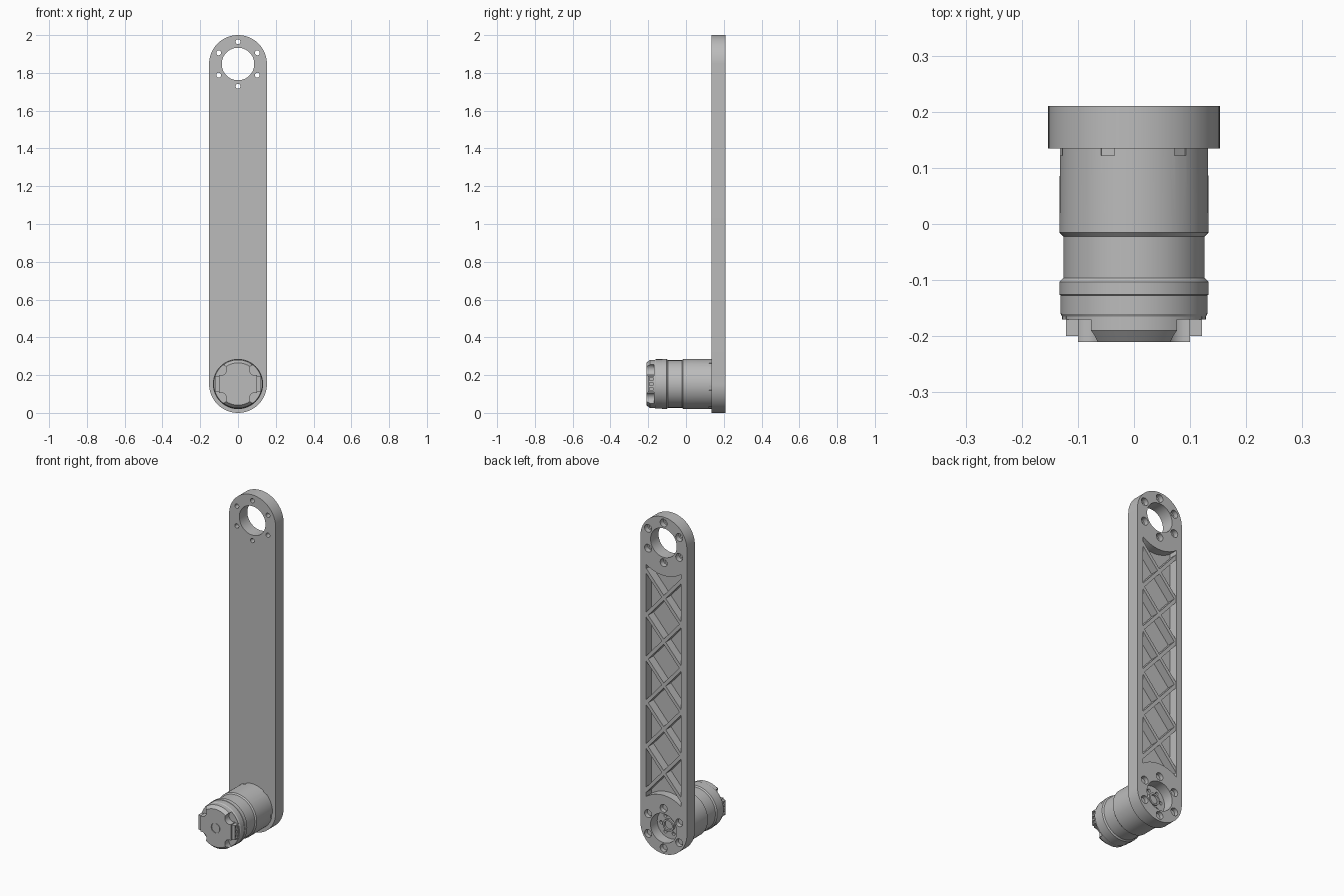
import bpy, bmesh
from math import cos, sin, pi, radians, atan2, asin, hypot

if "Cube" in bpy.data.objects:
    bpy.data.objects.remove(bpy.data.objects["Cube"], do_unlink=True)

grey = bpy.data.materials.new("machined grey")
grey.use_nodes = True
grey.diffuse_color = (0.5, 0.5, 0.5, 1)
grey.node_tree.nodes["Principled BSDF"].inputs["Base Color"].default_value = (0.5, 0.5, 0.5, 1)

R = 0.153                    # arm half width
LOW, HIGH = R, 2 - R         # axis heights
FRONT, BACK = 0.135, 0.21    # arm faces


def arc(cx, cz, r, a0, a1, n):
    """Points (x, z) along an arc, ends included."""
    return [(cx + r * cos(a0 + (a1 - a0) * i / n), cz + r * sin(a0 + (a1 - a0) * i / n))
            for i in range(n + 1)]


def loft(name, sections):
    """Solid through matching (x, z) outlines, each placed at its own y."""
    bm = bmesh.new()
    rings = [[bm.verts.new((x, y, z)) for x, z in pts] for y, pts in sections]
    n = len(rings[0])
    for a, b in zip(rings, rings[1:]):
        for i in range(n):
            j = (i + 1) % n
            bm.faces.new((a[i], a[j], b[j], b[i]))
    bm.faces.new(rings[0])
    bm.faces.new(rings[-1])
    bmesh.ops.recalc_face_normals(bm, faces=bm.faces)
    mesh = bpy.data.meshes.new(name)
    bm.to_mesh(mesh)
    bm.free()
    mesh.materials.append(grey)
    ob = bpy.data.objects.new(name, mesh)
    bpy.context.collection.objects.link(ob)
    return ob


def turned(name, profile, x=0, z=LOW, n=64):
    """Round part along y from (y, radius) pairs."""
    return loft(name, [(y, arc(x, z, r, 0, 2 * pi * (n - 1) / n, n - 1)) for y, r in profile])


def block(name, x, z, w, h, y0, y1, angle=0):
    """Box centred on (x, z), turned about y."""
    c, s = cos(angle), sin(angle)
    corners = [(-w / 2, -h / 2), (w / 2, -h / 2), (w / 2, h / 2), (-w / 2, h / 2)]
    pts = [(x + u * c - v * s, z + u * s + v * c) for u, v in corners]
    return loft(name, [(y0, pts), (y1, pts)])


def cut(target, cutter):
    """Subtract the cutter and discard it."""
    mod = target.modifiers.new("cut", "BOOLEAN")
    mod.operation, mod.object, mod.solver = "DIFFERENCE", cutter, "EXACT"
    bpy.context.view_layer.objects.active = target
    bpy.ops.object.modifier_apply(modifier=mod.name)
    bpy.data.objects.remove(cutter, do_unlink=True)


def around(r, start, count=6, z=LOW):
    """Angle and position of evenly spaced features on a circle."""
    for i in range(count):
        a = radians(start) + 2 * pi * i / count
        yield a, r * cos(a), z + r * sin(a)


# Arm plate with rounded ends
outline = arc(0, LOW, R, -pi, 0, 40) + arc(0, HIGH, R, 0, pi, 40)
arm = loft("arm_plate", [(FRONT, outline), (BACK, outline)])

# Lightening pocket with ends curved around the bores
HALF, ARCH, FLOOR = 0.115, 0.195, 0.16
t = asin(HALF / ARCH)
pocket = (arc(0, LOW, ARCH, pi / 2 + t, pi / 2 - t, 16)
          + arc(0, HIGH, ARCH, -pi / 2 + t, -pi / 2 - t, 16))
cut(arm, loft("pocket_cutter", [(FLOOR, pocket), (BACK + 0.05, pocket)]))

# Bores and counterbored bolt holes at both ends
for z in (LOW, HIGH):
    cut(arm, turned("bore_cutter", [(0.1, 0.086), (0.25, 0.086)], z=z))
    for a, x, hz in around(0.118, 30, z=z):
        cut(arm, turned("bolt_hole_cutter", [(0.1, 0.013), (0.18, 0.013), (0.18, 0.023),
                                             (0.25, 0.023)], x, hz, 20))

# Crossed ribs in the pocket
STEP = 0.26
length = hypot(2 * HALF, STEP) + 0.02
for i in range(5):
    for side in (-1, 1):
        block("cross_rib", 0, 1 + (i - 2) * STEP, length, 0.02, FLOOR - 0.005, BACK - 0.0008,
              side * atan2(STEP, 2 * HALF))

# Motor housing with stepped waist and seam
body = turned("motor_housing", [
    (FRONT, 0.132), (-0.015, 0.133), (-0.022, 0.126), (-0.096, 0.126), (-0.103, 0.133),
    (-0.126, 0.133), (-0.127, 0.131), (-0.16, 0.131), (-0.17, 0.125)])
for a, x, z in around(0.134, 51):
    cut(body, block("slot_cutter", x, z, 0.012, 0.026, 0.122, 0.16, a))

# Lobed end cap: chamfered disc with corner notches and flat sides
cap = turned("motor_end_cap", [(-0.165, 0.128), (-0.19, 0.128), (-0.21, 0.112)])
for angle in (40, 140, 220, 320):
    a = radians(angle)
    cut(cap, turned("notch_cutter", [(-0.17, 0.03), (-0.25, 0.03)],
                    0.118 * cos(a), LOW + 0.118 * sin(a), 32))
for side in (-1, 1):
    cut(cap, block("side_cutter", side * 0.125, LOW, 0.05, 0.13, -0.25, -0.17))
cut(cap, turned("centre_cutter", [(-0.205, 0.029), (-0.25, 0.029)], n=32))
turned("centre_plug", [(-0.2, 0.026), (-0.2085, 0.026)], n=32)

# Side connectors, each with a row of sockets
for side in (-1, 1):
    plug = block("side_connector", side * 0.109, LOW, 0.024, 0.086, -0.2, -0.165)
    for row in (-1, 0, 1):
        cut(plug, block("socket_cutter", side * 0.119, LOW + row * 0.027, 0.016, 0.017,
                        -0.194, -0.176))

# Output flange seen through the lower bore
flange = turned("output_flange", [(0.13, 0.084), (0.15, 0.084), (0.15, 0.07), (0.155, 0.07)])
for a, x, z in around(0.054, 0):
    cut(flange, turned("screw_hole_cutter", [(0.14, 0.01), (0.2, 0.01)], x, z, 16))
hub = turned("output_hub", [(0.15, 0.036), (0.168, 0.036)], n=40)
cut(hub, turned("hub_cutter", [(0.156, 0.026), (0.2, 0.026)], n=40))

# Bolts seated in the lower counterbores
for a, x, z in around(0.118, 30):
    turned("mounting_bolt", [(0.13, 0.012), (0.182, 0.012), (0.182, 0.019), (0.19, 0.019)],
           x, z, 16)

# Smooth curved walls, keep machined edges sharp
for ob in bpy.context.scene.objects:
    ob.select_set(ob.type == "MESH")
bpy.context.view_layer.objects.active = arm
bpy.ops.object.shade_smooth_by_angle(angle=radians(30))
